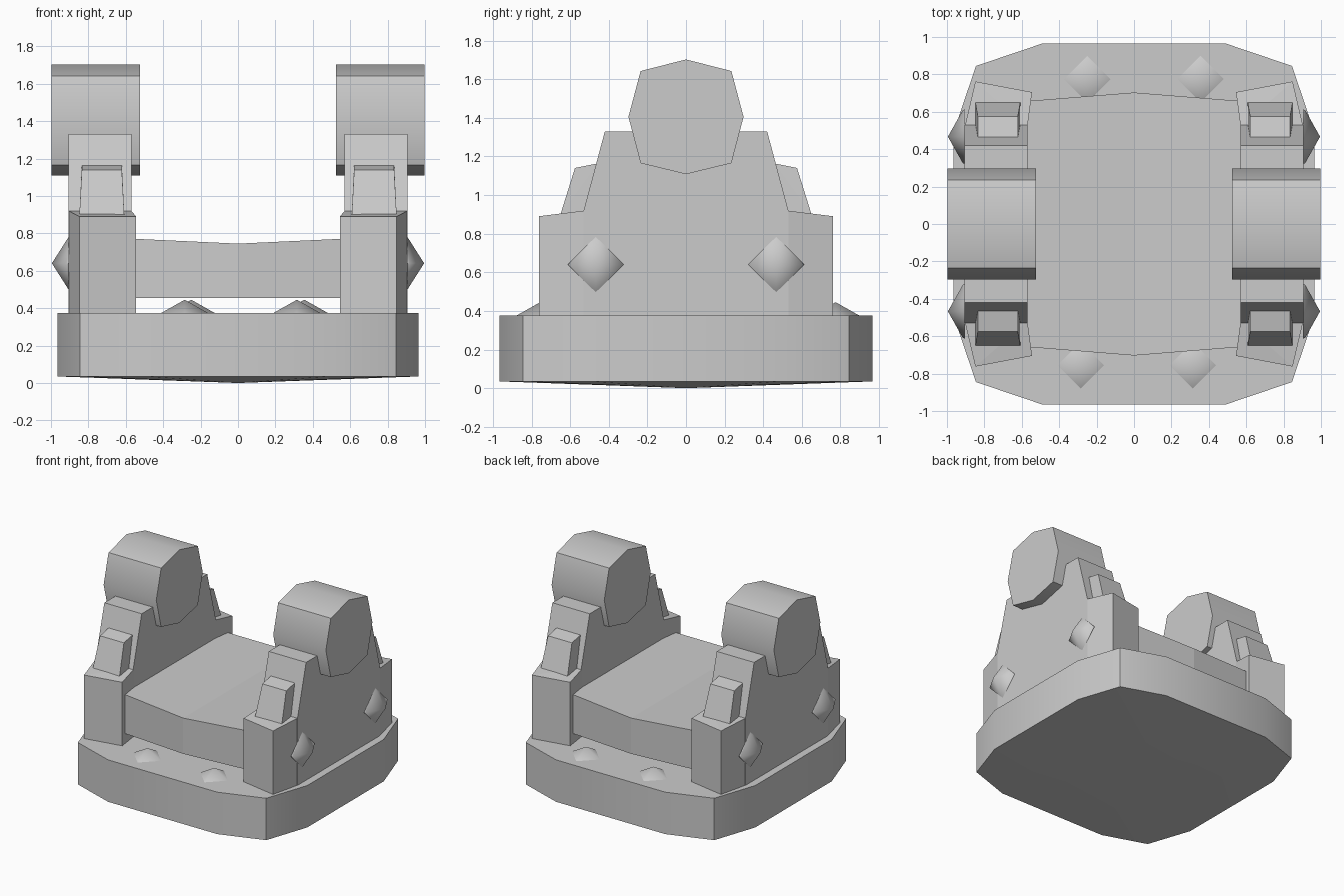
import bpy, bmesh, math

if "Cube" in bpy.data.objects:
    bpy.data.objects.remove(bpy.data.objects["Cube"])


def solid(name, pts, smooth=0):
    """Convex solid through the given points, with coplanar faces merged."""
    bm = bmesh.new()
    for p in pts:
        bm.verts.new(p)
    bmesh.ops.convex_hull(bm, input=bm.verts[:])
    bmesh.ops.dissolve_limit(bm, angle_limit=0.01, verts=bm.verts[:], edges=bm.edges[:])
    bmesh.ops.recalc_face_normals(bm, faces=bm.faces[:])
    for f in bm.faces:
        f.smooth = smooth > 0
    for e in bm.edges:
        if len(e.link_faces) == 2 and e.calc_face_angle(0) > math.radians(smooth):
            e.smooth = False
    me = bpy.data.meshes.new(name)
    bm.to_mesh(me)
    bm.free()
    ob = bpy.data.objects.new(name, me)
    bpy.context.collection.objects.link(ob)
    return ob


SIDES = (-1, 1)

# Base slab with clipped corners and a shallow pointed underside
corner = [(0.49, 0.965), (0.845, 0.845), (0.965, 0.49)]
solid("base", [(sx * x, sy * y, z) for x, y in corner for sx in SIDES
               for sy in SIDES for z in (0.035, 0.375)] + [(0, 0, 0)], 50)

# Floating deck: a gently dished plate made of two halves joined at the centre
bm = bmesh.new()
rings = []
for x, y, top in [(-0.6, 0.655, 0.773), (0, 0.703, 0.745), (0.6, 0.655, 0.773)]:
    rings.append([bm.verts.new(p) for p in
                  [(x, -y, 0.455), (x, y, 0.455), (x, y, top), (x, -y, top)]])
for a, b in zip(rings, rings[1:]):
    for i in range(4):
        j = (i + 1) % 4
        bm.faces.new((a[i], a[j], b[j], b[i]))
bm.faces.new(rings[0])
bm.faces.new(rings[-1])
bmesh.ops.recalc_face_normals(bm, faces=bm.faces[:])
deck_mesh = bpy.data.meshes.new("deck")
bm.to_mesh(deck_mesh)
bm.free()
bpy.context.collection.objects.link(bpy.data.objects.new("deck", deck_mesh))

# Gems on the base rim
for x, y in [(-0.25, 0.775), (0.355, 0.775), (-0.285, -0.755), (0.315, -0.755)]:
    r = 0.133
    solid("rim_gem", [(x - r, y, 0.37), (x + r, y, 0.37), (x, y - r, 0.37),
                      (x, y + r, 0.37), (x, y, 0.445)], 60)

for s in SIDES:
    # Side wall, tapering towards the top
    wall = [(0.53, 0.37), (0.53, 0.92), (0.42, 1.33)]
    solid("side_wall", [(s * x, t * y, z) for y, z in wall for t in SIDES
                        for x in (0.57, 0.905)])
    # Octagonal roller on top
    octagon = [(0, 0.297), (0.235, 0.237), (0.298, 0), (0.235, -0.24), (0, -0.297)]
    solid("roller", [(s * x, t * y, 1.405 + z) for y, z in octagon for t in SIDES
                     for x in (0.525, 0.997)], 60)
    for t in SIDES:
        # Angled corner block at each end of the wall
        ends = [(0.57, 0.52, 0.92), (0.905, 0.52, 0.92),
                (0.545, 0.705, 0.89), (0.848, 0.762, 0.89)]
        solid("corner_block", [(s * x, t * y, h) for x, y, z in ends for h in (0.37, z)])
        # Small sloping brick on the wall's shoulder
        brick = [(0.65, 0.90), (0.575, 1.14), (0.46, 1.163), (0.44, 0.90)]
        solid("shoulder_brick", [(s * (0.728 + k * (0.12 if z < 1 else 0.107)), t * y, z)
                                 for y, z in brick for k in SIDES])
        # Gem on the outer face
        y, z, r = t * 0.467, 0.64, 0.145
        solid("side_gem", [(s * 0.903, y - r, z), (s * 0.903, y + r, z),
                           (s * 0.903, y, z - r), (s * 0.903, y, z + r),
                           (s * 0.915, y - r * 0.98, z), (s * 0.915, y + r * 0.98, z),
                           (s * 0.995, y, z)], 60)
